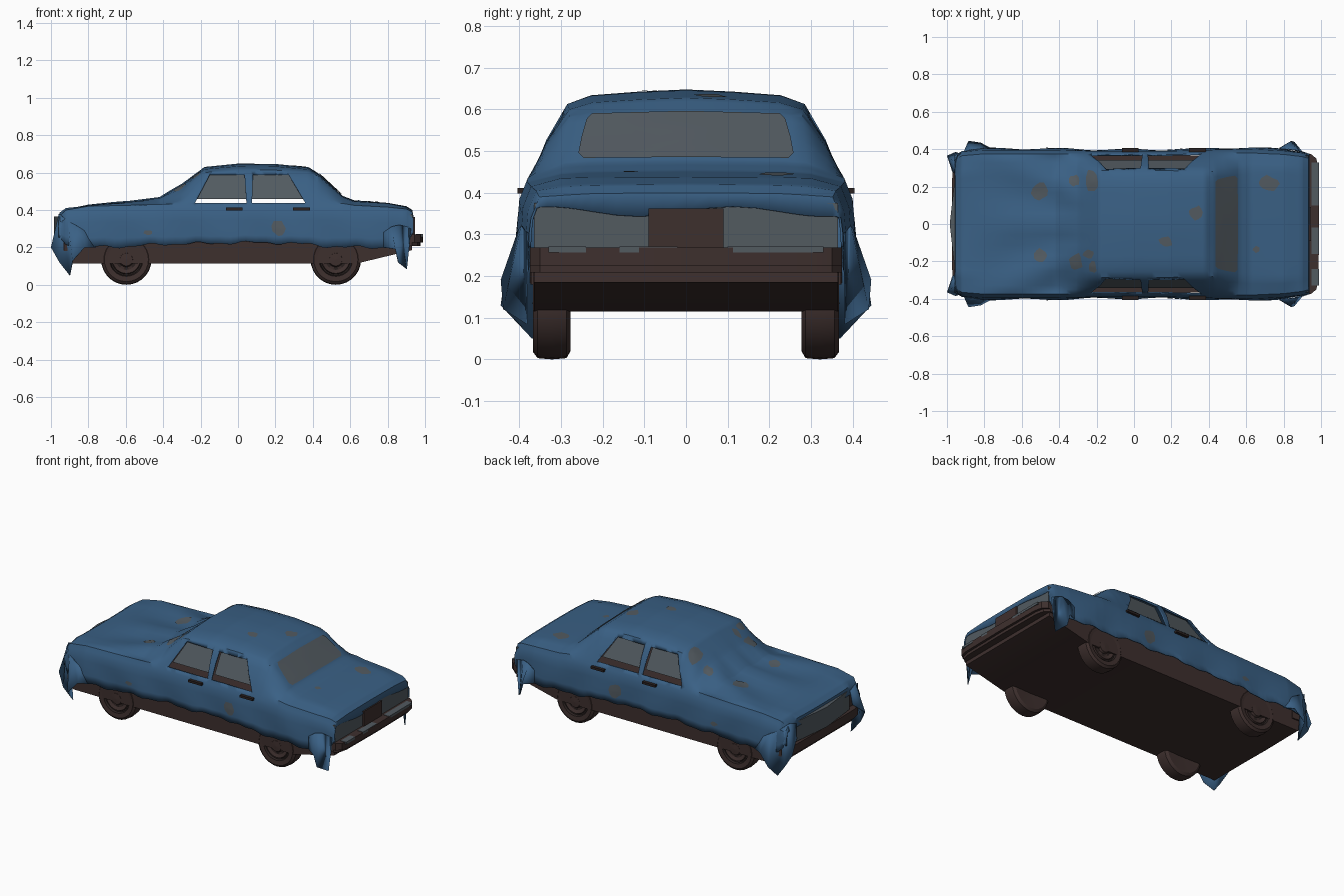
import bpy, bmesh, math, random
from mathutils import Vector
from mathutils.bvhtree import BVHTree

if "Cube" in bpy.data.objects:
    bpy.data.objects.remove(bpy.data.objects["Cube"])
random.seed(4)

def mat(name, c):
    m = bpy.data.materials.new(name)
    m.diffuse_color = (*c, 1)
    m.use_nodes = True
    m.node_tree.nodes["Principled BSDF"].inputs["Base Color"].default_value = m.diffuse_color
    return m
BLUE = mat("blue_cloth", (0.042, 0.118, 0.235))
BROWN = mat("rusty_brown", (0.048, 0.029, 0.027))
DARK = mat("dark_brown", (0.024, 0.016, 0.015))
GREY = mat("dusty_grey", (0.085, 0.103, 0.118))

def make(name, verts, faces, *mats, angle=30, recalc=True):
    me = bpy.data.meshes.new(name)
    me.from_pydata([tuple(v) for v in verts], [], faces)
    if recalc:
        bm = bmesh.new(); bm.from_mesh(me)
        bmesh.ops.recalc_face_normals(bm, faces=bm.faces)
        bm.to_mesh(me); bm.free()
    for m in mats:
        me.materials.append(m)
    ob = bpy.data.objects.new(name, me)
    bpy.context.collection.objects.link(ob)
    bpy.ops.object.select_all(action='DESELECT')
    ob.select_set(True)
    bpy.context.view_layer.objects.active = ob
    bpy.ops.object.shade_smooth_by_angle(angle=math.radians(angle))
    return ob

def prism(name, pts, a, b, axis, m):
    """Extrude a 2D outline: axis 'y' takes (x,z) points, axis 'z' takes (x,y)."""
    f = (lambda p, t: (p[0], t, p[1])) if axis == 'y' else (lambda p, t: (p[0], p[1], t))
    n = len(pts)
    v = [f(p, a) for p in pts] + [f(p, b) for p in pts]
    fs = [list(range(n)), list(range(n, 2 * n))]
    fs += [(i, (i + 1) % n, n + (i + 1) % n, n + i) for i in range(n)]
    return make(name, v, fs, m)

def box(name, x, y, z, m):
    return prism(name, [(x[0], y[0]), (x[1], y[0]), (x[1], y[1]), (x[0], y[1])], z[0], z[1], 'z', m)

# ---- draped cloth: x, half width, hem, shoulder z, roof edge y, roof edge z, centre z
KEYS = [(-.955, .365, .25, .365, .25, .385, .38), (-.92, .385, .22, .40, .27, .41, .405),
        (-.80, .395, .20, .42, .28, .425, .425), (-.58, .395, .205, .425, .28, .435, .44),
        (-.42, .395, .215, .43, .28, .445, .46), (-.30, .392, .22, .435, .28, .50, .535),
        (-.18, .39, .22, .44, .285, .60, .63), (0, .39, .225, .44, .285, .613, .648),
        (.2, .39, .225, .44, .285, .613, .646), (.38, .395, .215, .44, .28, .60, .628),
        (.43, .397, .21, .44, .28, .58, .595), (.56, .40, .20, .435, .29, .468, .475),
        (.62, .40, .20, .425, .30, .445, .452), (.80, .392, .20, .415, .30, .435, .438),
        (.90, .38, .205, .405, .29, .415, .42), (.932, .372, .27, .39, .28, .395, .40)]

def key_at(x):
    for a, b in zip(KEYS, KEYS[1:]):
        if x <= b[0]:
            t = (x - a[0]) / (b[0] - a[0])
            return [p + (q - p) * t for p, q in zip(a, b)]
    return KEYS[-1]

def section(x):
    _, w, hem, sz, ry, rz, cz = key_at(x)
    hem += .006 * math.sin(x * 23) + .004 * math.sin(x * 51)
    bulge = .008 if rz > .5 else 0
    p = [(w + .008, hem), (w + .006, .30), (w, sz - .05), (w - .02, sz),
         ((w - .02 + ry) / 2 + bulge, (sz + rz) / 2), (ry, rz),
         (ry * .8, rz + .6 * (cz - rz)), (ry * .4, rz + .85 * (cz - rz)), (0, cz)]
    half = []
    for i, (a, b) in enumerate(zip(p, p[1:])):
        half += [a, ((a[0] + b[0]) / 2, (a[1] + b[1]) / 2)]
    half.append(p[-1])
    out = []
    for y, z in half:
        if -.9 < x < -.2 and z > sz:      # radiating folds over bonnet and windscreen
            fade = min(1, (x + .9) * 4, (-.2 - x) * 6)
            z += .009 * fade * math.cos(13 * math.atan2(y, -.02 - x))
        if z < .38:                        # soft waves in the side
            y += .005 * math.sin(x * 17 + z * 9) * min(1, (.38 - z) * 8)
        out.append((y, z))
    return out + [(-y, z) for y, z in reversed(out[:-1])]

xs = sorted({round(-.955 + 1.887 * i / 70, 4) for i in range(71)} | {k[0] for k in KEYS})
rings = [[(x, y, z) for y, z in section(x)] for x in xs]
rings.insert(0, [(x - .006, y, min(z, .335)) for x, y, z in rings[0]])
rings.append([(x + .006, y, min(z, .355 + .012 * math.sin(y * 14))) for x, y, z in rings[-1]])
n = len(rings[0])
verts = [v for r in rings for v in r]
faces = [(i * n + j, i * n + j + 1, (i + 1) * n + j + 1, (i + 1) * n + j)
         for i in range(len(rings) - 1) for j in range(n - 1)]
bvh = BVHTree.FromPolygons([Vector(v) for v in verts], faces)
cloth = make("cloth_cover", verts, faces, BLUE, angle=40)

# side window openings cut right through
WINDOWS = [[(-.23, .437), (-.15, .588), (.035, .588), (.045, .437)],
           [(.075, .437), (.08, .588), (.27, .588), (.36, .437)]]
sol = cloth.modifiers.new("thickness", 'SOLIDIFY')
sol.thickness = .006
sol.offset = -1
cutters = []
for w in WINDOWS:
    c = prism("window_cutter", w, -.6, .6, 'y', BLUE)
    c.hide_render = True
    cutters.append(c)
    b = cloth.modifiers.new("window", 'BOOLEAN')
    b.object = c
    b.operation = 'DIFFERENCE'
    b.solver = 'EXACT'
bpy.context.view_layer.objects.active = cloth
for m in list(cloth.modifiers):
    if m.type in {'SOLIDIFY', 'BOOLEAN'}:
        bpy.ops.object.modifier_apply(modifier=m.name)
for c in cutters:
    bpy.data.objects.remove(c)

# side glass, with a gap along the bottom
for s in (-1, 1):
    for w in WINDOWS:
        (x0, z0), (x1, z1), (x2, _), (x3, _) = w
        t = .15
        q = [(x0 + (x1 - x0) * t, .46), (x1, .595), (x2, .595), (x3 + (x2 - x3) * t, .46)]
        gy = lambda z: .352 - .085 * (z - .44) / .172
        v = [(x, s * (gy(z) - d), z) for d in (0, .005) for x, z in q]
        make("side_glass", v, [(0, 1, 2, 3), (4, 5, 6, 7)] +
             [(i, (i + 1) % 4, 4 + (i + 1) % 4, 4 + i) for i in range(4)], GREY)

# ---- plates that follow the cloth: torn holes and rear window
def patch(name, outline, axis, side=1, off=.003, rings_n=3):
    c = Vector((sum(p[0] for p in outline), sum(p[1] for p in outline))) / len(outline)
    def hit(p):
        if axis == 'z':
            o, d = Vector((p[0], p[1], 2)), Vector((0, 0, -1))
        else:
            o, d = Vector((p[0], 2 * side, p[1])), Vector((0, -side, 0))
        loc = bvh.ray_cast(o, d)
        nrm = loc[1] if loc[1].dot(d) < 0 else -loc[1]
        return loc[0] + nrm * off
    k = len(outline)
    v = [hit(c)]
    for r in range(1, rings_n + 1):
        v += [hit(c + (Vector(p) - c) * r / rings_n) for p in outline]
    f = [(0, 1 + i, 1 + (i + 1) % k) for i in range(k)]
    for r in range(rings_n - 1):
        a, b = 1 + r * k, 1 + (r + 1) * k
        f += [(a + i, b + i, b + (i + 1) % k, a + (i + 1) % k) for i in range(k)]
    make(name, v, f, GREY)

def blob(cx, cy, rx, ry):
    return [(cx + rx * r * math.cos(a), cy + ry * r * math.sin(a))
            for a, r in ((i * math.tau / 11, random.uniform(.7, 1.1)) for i in range(11))]

for h in [(-.50, .18, .05, .055), (-.22, .23, .035, .07), (-.32, .23, .03, .035),
          (-.50, -.17, .035, .04), (-.31, -.20, .04, .05), (-.24, -.16, .035, .025),
          (-.22, -.23, .025, .035), (.33, .06, .035, .04), (.17, -.095, .038, .035),
          (.72, .215, .07, .045), (.655, -.135, .022, .018)]:
    patch("torn_hole", blob(*h), 'z')
for s in (-1, 1):
    patch("side_hole", blob(.22, .30, .042, .05), 'y', s)
    patch("small_side_hole", blob(-.48, .28, .025, .014), 'y', s)
side = [(.432, .225), (.445, .238), (.49, .25), (.535, .258), (.55, .245), (.552, .12)]
patch("rear_window", side + [(.552, 0)] + [(x, -y) for x, y in reversed(side)] + [(.432, 0)],
      'z', off=.005, rings_n=4)

# ---- hanging corner tails
def tail(name, top, bot):
    for s in (-1, 1):
        k = len(top)
        v = [(x, s * y, z) for x, y, z in top + bot]
        ob = make(name, v, [(i, i + 1, k + i + 1, k + i) for i in range(k - 1)], BLUE, angle=50)
        ob.modifiers.new("thickness", 'SOLIDIFY').thickness = .005
tail("front_tail",
     [(-.962, .27, .36), (-.958, .33, .38), (-.945, .368, .37), (-.91, .388, .34), (-.87, .40, .32), (-.82, .402, .29), (-.76, .404, .26)],
     [(-.972, .28, .27), (-1.0, .365, .20), (-.955, .385, .12), (-.90, .37, .05), (-.885, .445, .13), (-.82, .435, .20), (-.76, .404, .20)])
tail("rear_tail",
     [(.78, .40, .28), (.82, .398, .31), (.86, .392, .32), (.90, .386, .31), (.925, .38, .30)],
     [(.78, .403, .20), (.84, .44, .19), (.855, .435, .12), (.90, .38, .085), (.885, .385, .22)])

# ---- car body under the cloth
prism("underbody", [(-.93, .17), (-.90, .115), (.64, .115), (.93, .185), (.93, .30), (.90, .36),
                    (.62, .40), (-.4, .40), (-.93, .33)], -.365, .365, 'y', BROWN)
box("rear_panel", (.90, .934), (-.365, .365), (.262, .375), GREY)
box("plate_recess", (.92, .945), (-.09, .09), (.262, .362), BROWN)
prism("grille", [(-.92, -.29), (-.955, -.27), (-.985, 0), (-.955, .27), (-.92, .29)], .24, .365, 'z', GREY)

def bumper(name, sx, tip, z0, z1):
    half = [(tip - .12, .372), (tip - .045, .375), (tip - .015, .35), (tip - .004, .30)]
    o = half + [(tip, 0)] + [(x, -y) for x, y in reversed(half)]
    prism(name, [(sx * x, y) for x, y in o], z0, z1, 'z', BROWN)
bumper("rear_bumper", 1, .99, .225, .268)
bumper("rear_bumper_lip", 1, .975, .208, .225)
bumper("front_bumper", -1, .975, .18, .235)
for y0, y1 in ((-.16, -.02), (.10, .33), (-.33, -.24)):
    box("bumper_scuff", (.95, .9885), (y0, y1), (.256, .2705), GREY)

# door handles
for s in (-1, 1):
    for x in (-.02, .34):
        box("door_handle", (x - .045, x + .045), sorted((s * .385, s * .405)), (.398, .412), DARK)

# ---- wheels: lathed profile (radius, distance outward)
PROF = [(0, -.04), (.115, -.045), (.132, -.035), (.135, 0), (.132, .034), (.118, .045), (.09, .042),
        (.085, .03), (.078, .03), (.074, .038), (.055, .03), (.04, .032), (.034, .044), (0, .046)]
def wheel(x, s):
    N, v, f = 28, [], []
    for r, d in PROF:
        v += [(x + r * math.cos(i * math.tau / N), s * (.322 + d),
               .135 + r * math.sin(i * math.tau / N)) for i in range(N)]
    for k in range(len(PROF) - 1):
        f += [(k * N + i, k * N + (i + 1) % N, (k + 1) * N + (i + 1) % N, (k + 1) * N + i) for i in range(N)]
    ob = make("wheel", v, f, BROWN, DARK)
    for p in ob.data.polygons:             # dark groove and slots of the rim
        k, i = divmod(p.index, N)
        if k in (6, 7) or (k == 10 and i % 4 < 2):
            p.material_index = 1
for x in (-.597, .523):
    for s in (-1, 1):
        wheel(x, s)
